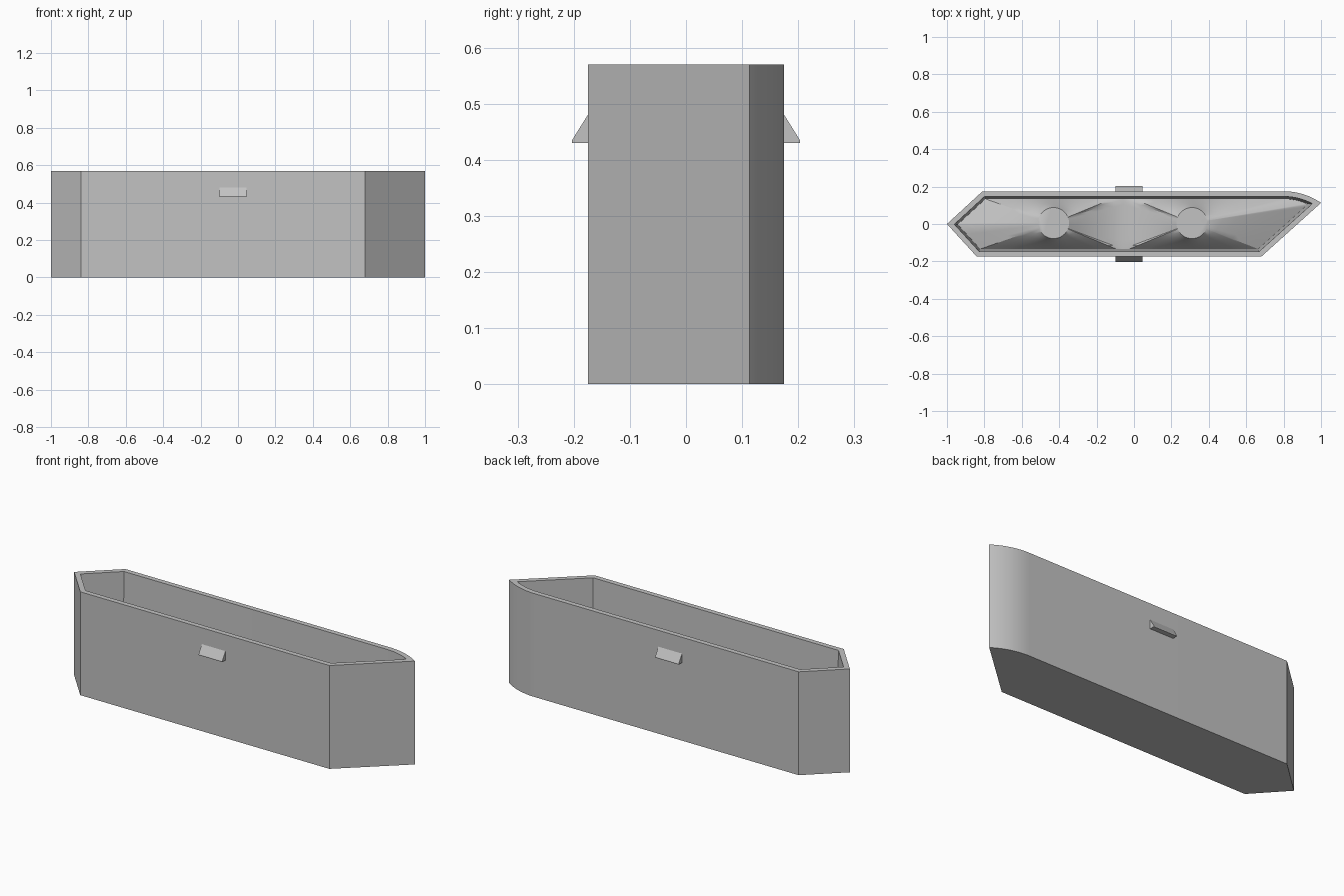
import bpy, bmesh, math
from mathutils import Vector

if "Cube" in bpy.data.objects:
    bpy.data.objects.remove(bpy.data.objects["Cube"])

HEIGHT, FLOOR, RISE = 0.57, 0.04, 0.12
RIM, DRAFT = 0.028, 0.013
SPLIT = -0.06                      # low line between the two mounds
MOUNDS = [(-0.43, 0.005), (0.31, 0.005)]
MOUND_R = 0.083

grey = bpy.data.materials.new("light grey plastic")
grey.diffuse_color = (0.54, 0.54, 0.54, 1)
grey.use_nodes = True
grey.node_tree.nodes["Principled BSDF"].inputs["Base Color"].default_value = grey.diffuse_color


def finish(name, bm):
    bmesh.ops.remove_doubles(bm, verts=bm.verts, dist=1e-5)
    mesh = bpy.data.meshes.new(name)
    bm.to_mesh(mesh)
    bm.free()
    mesh.materials.append(grey)
    ob = bpy.data.objects.new(name, mesh)
    bpy.context.collection.objects.link(ob)
    bpy.ops.object.select_all(action='DESELECT')
    ob.select_set(True)
    bpy.context.view_layer.objects.active = ob
    bpy.ops.object.shade_smooth_by_angle(angle=math.radians(30))
    return ob


def inset(points, d):
    """Mitred inset of a counter-clockwise outline."""
    out = []
    for i, p in enumerate(points):
        a = (p - points[i - 1]).normalized()
        b = (points[(i + 1) % len(points)] - p).normalized()
        na, nb = Vector((-a.y, a.x)), Vector((-b.y, b.x))
        out.append(p + (na + nb) * d / (1 + na.dot(nb)))
    return out


def bridge(bm, r1, r2):
    n = len(r1)
    for i in range(n):
        j = (i + 1) % n
        bm.faces.new((r1[i], r1[j], r2[j], r2[i]))


# Outline: pointed left end, slanted right end, rounded rear right corner
outline = [Vector(p) for p in ((-1, 0), (-0.84, -0.175), (0.68, -0.175))]
sweep = 2 * math.atan2(0.062, 0.2)
radius = 0.2 / math.sin(sweep)
for k in range(12, -1, -1):
    a = sweep * k / 12
    outline.append(Vector((0.8 + radius * math.sin(a),
                           0.175 - radius * (1 - math.cos(a)))))
outline.append(Vector((-0.81, 0.175)))
inner = inset(outline, RIM)
base = inset(outline, RIM + DRAFT)

# Hollow shell: outer wall, rim and slightly tapered inner wall
bm = bmesh.new()
rings = [[bm.verts.new((p.x, p.y, z)) for p in pts] for pts, z in
         ((outline, 0), (outline, HEIGHT), (inner, HEIGHT), (base, FLOOR))]
for r1, r2 in zip(rings, rings[1:]):
    bridge(bm, r1, r2)
bm.faces.new(rings[0][::-1])
finish("container_shell", bm)


def clip(points, side):
    """Keep the part of an outline on one side of the low line."""
    out = []
    for i, p in enumerate(points):
        q = points[(i + 1) % len(points)]
        dp, dq = (p.x - SPLIT) * side, (q.x - SPLIT) * side
        if dp >= 0:
            out.append(p)
        if dp * dq < 0:
            out.append(p.lerp(q, dp / (dp - dq)))
    return out


def ray_hit(c, d, poly):
    best = None
    for i, p in enumerate(poly):
        e = poly[(i + 1) % len(poly)] - p
        den = d.x * e.y - d.y * e.x
        if abs(den) < 1e-9:
            continue
        w = p - c
        t = (w.x * e.y - w.y * e.x) / den
        s = (w.x * d.y - w.y * d.x) / den
        if t > 0 and -1e-5 <= s <= 1 + 1e-5 and (best is None or t < best):
            best = t
    return c + d * best


# Inner floor: two flat-topped mounds blending out to the walls
bm = bmesh.new()
STEPS = 6
for centre, side in zip(MOUNDS, (-1, 1)):
    c = Vector(centre)
    poly = clip(base, side)
    angles = [2 * math.pi * k / 48 - math.pi for k in range(48)]
    angles += [math.atan2(p.y - c.y, p.x - c.x) for p in poly]
    angles = sorted(set(round(a, 5) for a in angles))
    rings = [[] for _ in range(STEPS + 1)]
    for a in angles:
        d = Vector((math.cos(a), math.sin(a)))
        start, end = c + d * MOUND_R, ray_hit(c, d, poly)
        power = 1.7 if abs(end.x - SPLIT) < 1e-3 else 1
        for k in range(STEPS + 1):
            t = k / STEPS
            p = start.lerp(end, t)
            rings[k].append(bm.verts.new((p.x, p.y, FLOOR + RISE * (1 - t) ** power)))
    for r1, r2 in zip(rings, rings[1:]):
        bridge(bm, r2, r1)
    bm.faces.new(rings[0])
finish("inner_floor", bm)

# Wedge-shaped catches on the front and back walls
for name, s in (("front_catch", -1), ("back_catch", 1)):
    bm = bmesh.new()
    section = ((0.17, 0.43), (0.203, 0.43), (0.203, 0.435), (0.175, 0.48), (0.17, 0.48))
    ends = [[bm.verts.new((x, s * y, z)) for y, z in section] for x in (-0.098, 0.046)]
    bridge(bm, *ends)
    bm.faces.new(ends[0])
    bm.faces.new(ends[1][::-1])
    bmesh.ops.recalc_face_normals(bm, faces=bm.faces)
    finish(name, bm)
